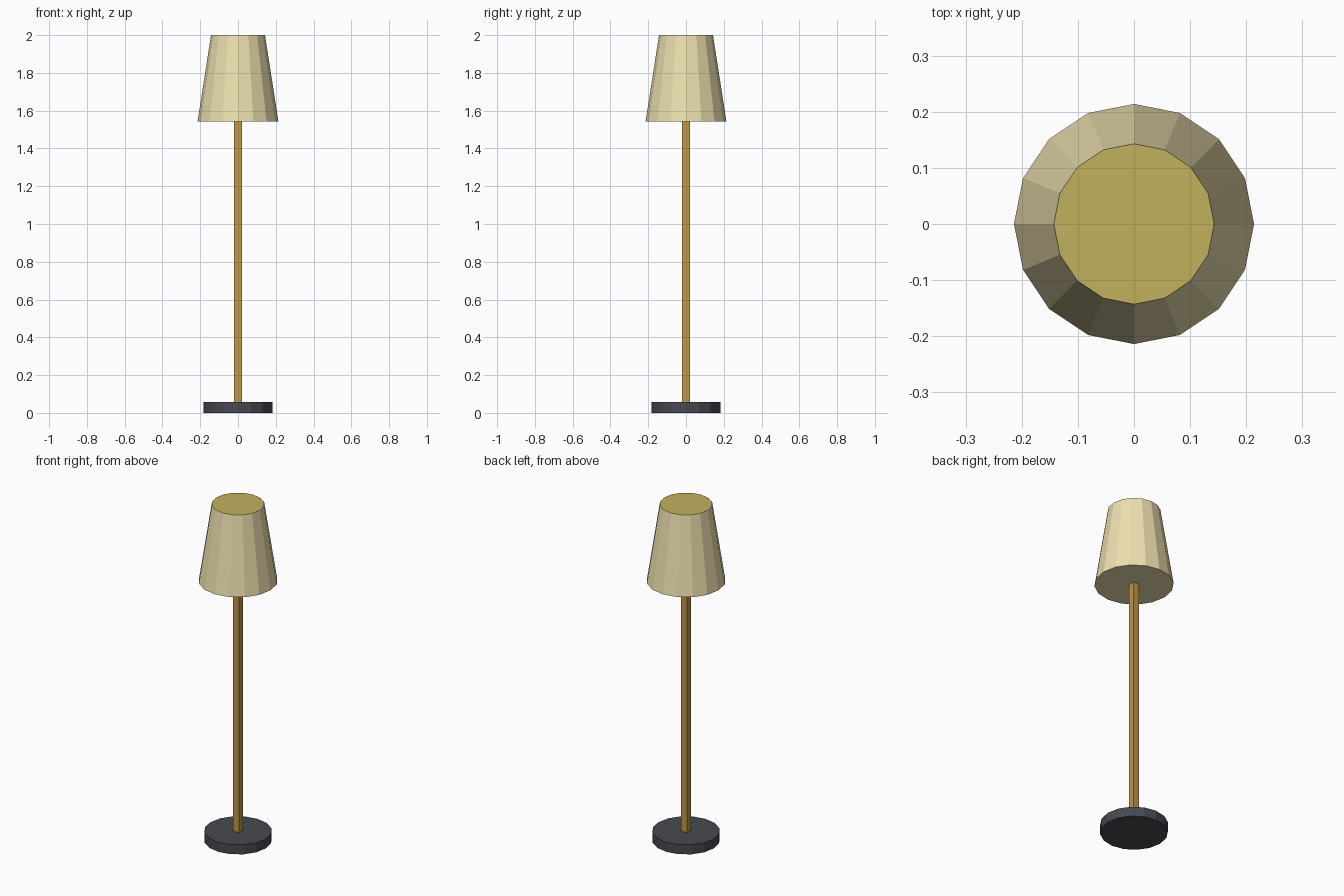
import bpy
import math

if "Cube" in bpy.data.objects:
    bpy.data.objects.remove(bpy.data.objects["Cube"])


def material(name, rgb):
    # sRGB 0-255 to linear diffuse colour
    mat = bpy.data.materials.new(name)
    mat.diffuse_color = [(c / 255) ** 2.2 for c in rgb] + [1.0]
    mat.use_nodes = True
    mat.node_tree.nodes["Principled BSDF"].inputs["Base Color"].default_value = mat.diffuse_color
    return mat


def tapered(name, sides, r_bottom, r_top, z0, z1, mat, turn=0.0):
    # Flat-faced prism or frustum standing between two heights
    bpy.ops.mesh.primitive_cone_add(
        vertices=sides, radius1=r_bottom, radius2=r_top, depth=z1 - z0,
        location=(0, 0, (z0 + z1) / 2), rotation=(0, 0, turn))
    obj = bpy.context.object
    obj.name = name
    obj.data.materials.append(mat)
    return obj


dark = material("dark_metal", (72, 75, 82))
brass = material("brass", (190, 150, 76))
fabric = material("shade_fabric", (236, 223, 174))
glow = material("shade_top", (192, 175, 95))

# Round foot
tapered("base", 16, 0.183, 0.183, 0.0, 0.057, dark)

# Square pole, sides facing the axes
half = 0.02
tapered("pole", 4, half * math.sqrt(2), half * math.sqrt(2),
        0.057, 1.543, brass, math.pi / 4)

# Closed tapered shade with a differently coloured top
shade = tapered("lamp_shade", 16, 0.214, 0.143, 1.543, 2.0, fabric)
shade.data.materials.append(glow)
for face in shade.data.polygons:
    if face.normal.z > 0.9:
        face.material_index = 1
